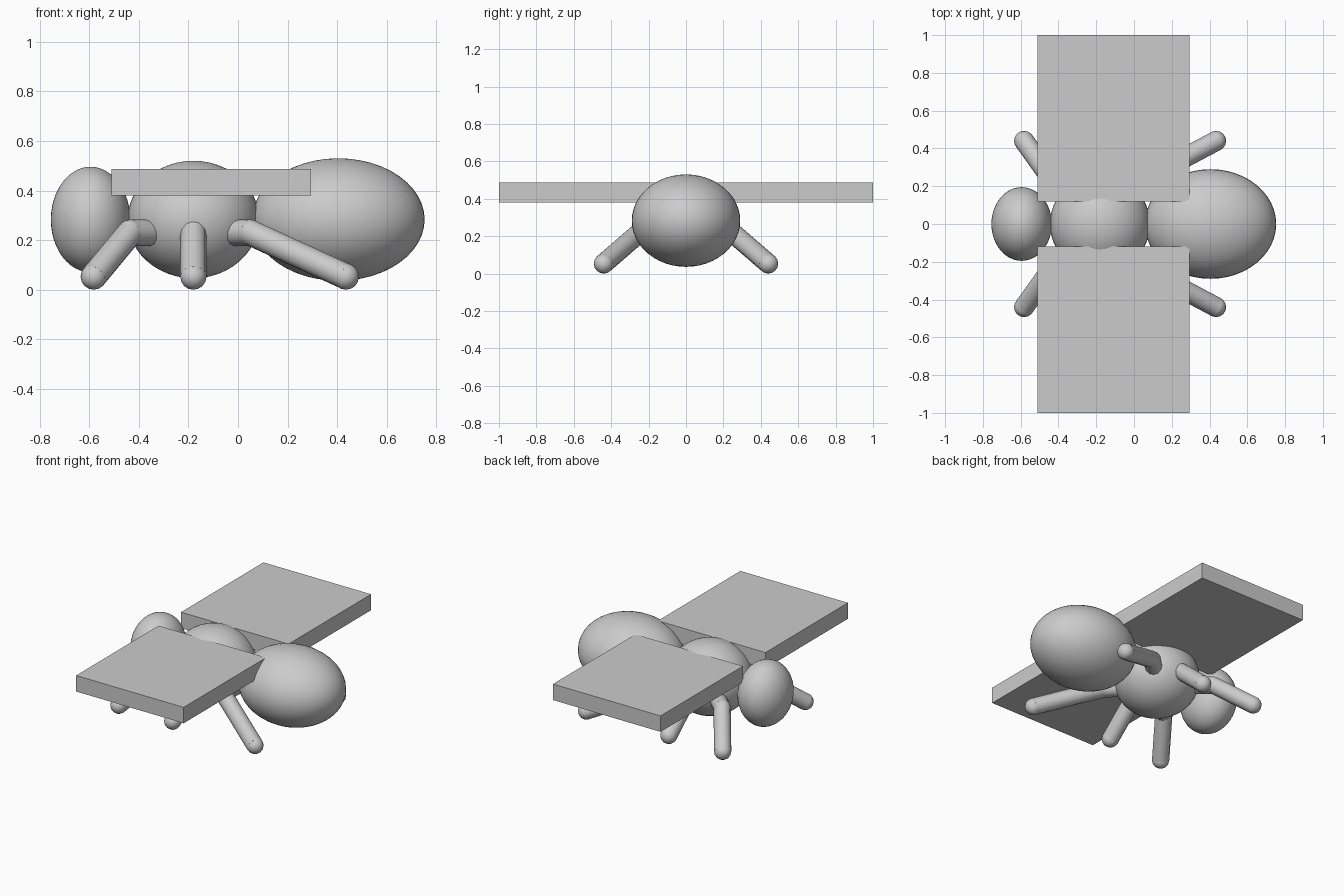
import bpy
from math import radians
from mathutils import Vector

cube = bpy.data.objects.get("Cube")
if cube:
    bpy.data.objects.remove(cube, do_unlink=True)

GREY = (0.6, 0.6, 0.6, 1.0)
grey = bpy.data.materials.new("plain grey")
grey.use_nodes = True
grey.diffuse_color = GREY
grey.node_tree.nodes["Principled BSDF"].inputs["Base Color"].default_value = GREY


def finish(name, smooth=True):
    obj = bpy.context.object
    obj.name = name
    obj.data.materials.append(grey)
    if smooth:
        bpy.ops.object.shade_smooth_by_angle(angle=radians(40))
    return obj


def ellipsoid(name, centre, radii, segments=48):
    bpy.ops.mesh.primitive_uv_sphere_add(
        segments=segments, ring_count=segments // 2, location=centre)
    bpy.context.object.scale = radii
    bpy.ops.object.transform_apply(location=False, rotation=False, scale=True)
    return finish(name)


def rod(name, start, end, radius):
    start, end = Vector(start), Vector(end)
    axis = end - start
    bpy.ops.mesh.primitive_cylinder_add(
        vertices=12, radius=radius, depth=axis.length,
        location=(start + end) / 2,
        rotation=axis.to_track_quat("Z", "Y").to_euler())
    return finish(name)


# Body, with the head towards -x
BODY_Z = 0.283
THORAX_X = -0.18
ellipsoid("head", (-0.595, 0, BODY_Z), (0.16, 0.195, 0.213))
ellipsoid("thorax", (THORAX_X, 0, BODY_Z), (0.265, 0.265, 0.237))
ellipsoid("abdomen", (0.405, 0, BODY_Z), (0.348, 0.29, 0.247))

# Wings and legs on both sides
LEG_R = 0.053
legs = {"head_leg": (-0.435, -0.582), "middle_leg": (THORAX_X, THORAX_X),
        "tail_leg": (0.05, 0.435)}
for side, s in (("front", -1), ("back", 1)):
    bpy.ops.mesh.primitive_cube_add(size=1, location=(-0.108, s * 0.56, 0.433))
    bpy.context.object.scale = (0.804, 0.88, 0.108)
    bpy.ops.object.transform_apply(location=False, rotation=False, scale=True)
    finish("wing_" + side, smooth=False)

    for leg, (knee_x, foot_x) in legs.items():
        hip = (THORAX_X, 0, 0.23)
        knee = (knee_x, s * 0.235, 0.23)
        foot = (foot_x, s * 0.44, LEG_R)
        label = leg + "_" + side
        rod(label + "_upper", hip, knee, LEG_R)
        rod(label + "_lower", knee, foot, LEG_R)
        for joint, place in (("knee", knee), ("foot", foot)):
            ellipsoid(label + "_" + joint, place, (LEG_R,) * 3, 16)
